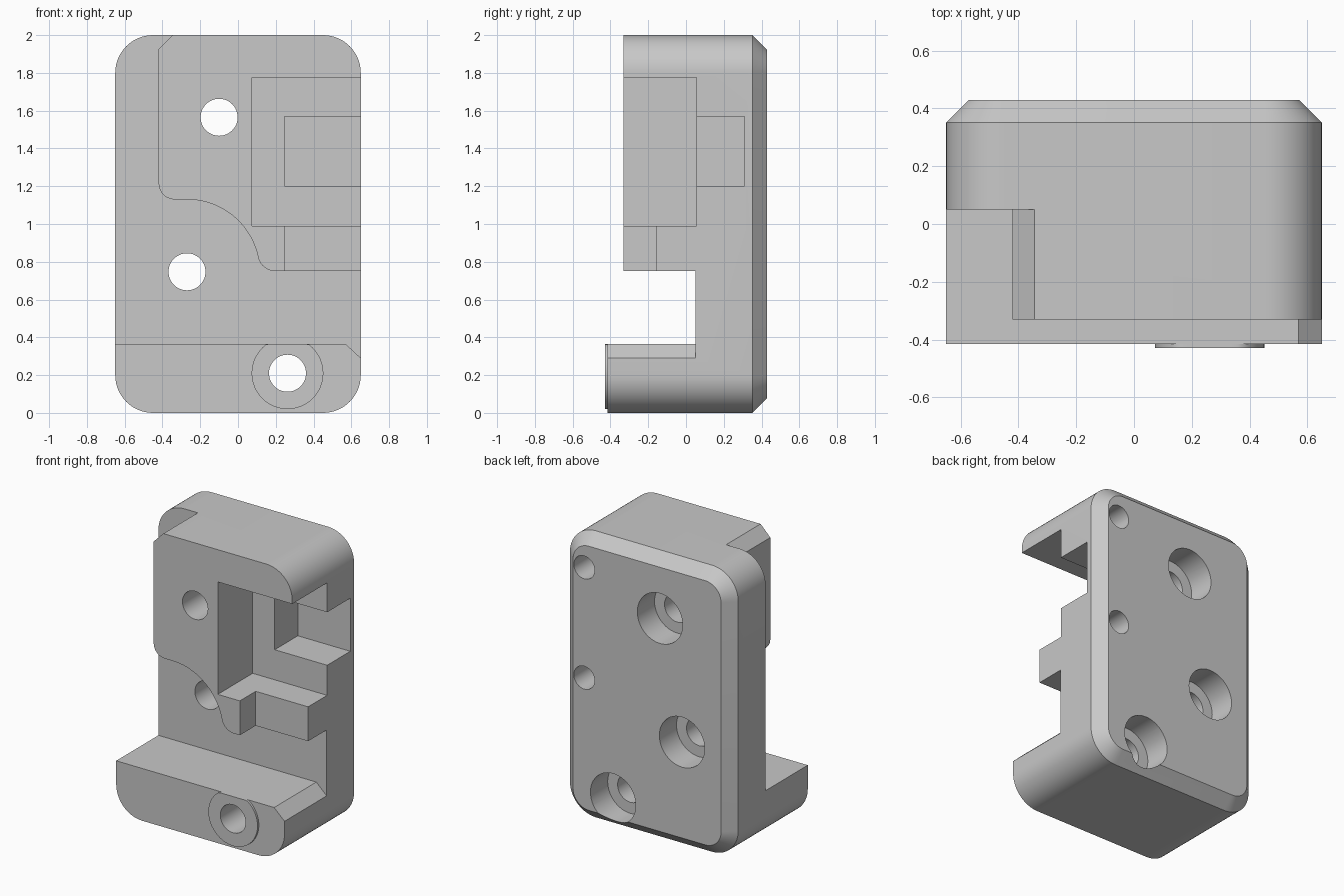
import bpy, bmesh
from math import sin, cos, radians

cube = bpy.data.objects.get("Cube")
if cube:
    bpy.data.objects.remove(cube, do_unlink=True)

grey = bpy.data.materials.new("plain grey")
grey.use_nodes = True
grey.diffuse_color = (0.58, 0.58, 0.58, 1)
grey.node_tree.nodes["Principled BSDF"].inputs["Base Color"].default_value = grey.diffuse_color


def arc(cx, cz, r, a0, a1, n=14):
    angles = [radians(a0 + (a1 - a0) * i / n) for i in range(n + 1)]
    return [(cx + r * cos(a), cz + r * sin(a)) for a in angles]


def rounded(inset=0.0):
    """Rounded rectangle outline of the body, shrunk by inset."""
    w, top, r = 0.65 - 0.2, 2 - 0.2, 0.2 - inset
    return (arc(w, top, r, 0, 90) + arc(-w, top, r, 90, 180)
            + arc(-w, 0.2, r, 180, 270) + arc(w, 0.2, r, 270, 360))


def rect(x0, x1, z0, z1):
    return [(x0, z0), (x1, z0), (x1, z1), (x0, z1)]


def circle(x, z, r, n=48):
    return arc(x, z, r, 0, 360, n)[:-1]


def loft(name, sections):
    """Solid through (y, outline) sections."""
    bm = bmesh.new()
    rings = [[bm.verts.new((x, y, z)) for x, z in pts] for y, pts in sections]
    for a, b in zip(rings, rings[1:]):
        for i in range(len(a)):
            j = (i + 1) % len(a)
            bm.faces.new((a[i], a[j], b[j], b[i]))
    bm.faces.new(rings[0])
    bm.faces.new(rings[-1])
    bmesh.ops.recalc_face_normals(bm, faces=bm.faces)
    mesh = bpy.data.meshes.new(name)
    bm.to_mesh(mesh)
    bm.free()
    mesh.materials.append(grey)
    obj = bpy.data.objects.new(name, mesh)
    bpy.context.collection.objects.link(obj)
    return obj


def select(obj):
    bpy.ops.object.select_all(action='DESELECT')
    obj.select_set(True)
    bpy.context.view_layer.objects.active = obj


def cut(target, outline, y0, y1):
    """Remove a prism from the target."""
    cutter = loft("cutter", [(y0, outline), (y1, outline)])
    cutter.hide_render = True
    mod = target.modifiers.new("cut", 'BOOLEAN')
    mod.operation, mod.solver, mod.object = 'DIFFERENCE', 'EXACT', cutter
    select(target)
    bpy.ops.object.modifier_apply(modifier=mod.name)
    bpy.data.objects.remove(cutter, do_unlink=True)


# Body block with chamfered back rim
body = loft("mount_body", [(-0.415, rounded()), (0.352, rounded()), (0.43, rounded(0.078))])

# Front relief between the raised upper block and the bottom flange
relief = ([(-0.8, 2.1), (-0.245, 2.1), (-0.42, 1.925)]
          + arc(-0.335, 1.215, 0.085, 180, 270, 10)
          + arc(-0.27, 0.745, 0.385, 90, 12.6, 20)
          + arc(0.2, 0.847, 0.097, 192.6, 270, 10)
          + [(0.8, 0.75), (0.8, 0.15), (0.57, 0.365), (-0.8, 0.365)])
cut(body, relief, -1, 0.05)
cut(body, rect(-1, 1, 0.5, 2.2), -1, -0.33)

# Side pocket, its deeper recess, and the notch below
cut(body, rect(0.075, 0.8, 0.99, 1.775), -1, 0.055)
cut(body, rect(0.245, 0.8, 1.2, 1.57), -0.2, 0.31)
cut(body, rect(0.245, 0.8, 0.6, 1.1), -1, -0.155)

# Bolt holes with counterbores in the back
boss_x, boss_z = 0.262, 0.21
for x, z in [(-0.1, 1.565), (-0.27, 0.747), (boss_x, boss_z)]:
    cut(body, circle(x, z, 0.098), -1, 1)
    cut(body, circle(x, z, 0.175), 0.24, 1)

# Blind pin holes in the back
for z in (0.995, 1.765):
    cut(body, circle(0.485, z, 0.08), 0.18, 1)

# Raised boss ring on the flange, flattened at the flange top
flat = [(x, min(z, 0.365)) for x, z in circle(boss_x, boss_z, 0.19)]
boss = loft("boss_ring", [(-0.43, flat), (-0.415, flat)])
cut(boss, circle(boss_x, boss_z, 0.098), -1, 1)

for part in (body, boss):
    select(part)
    bpy.ops.object.shade_smooth_by_angle(angle=radians(30))
